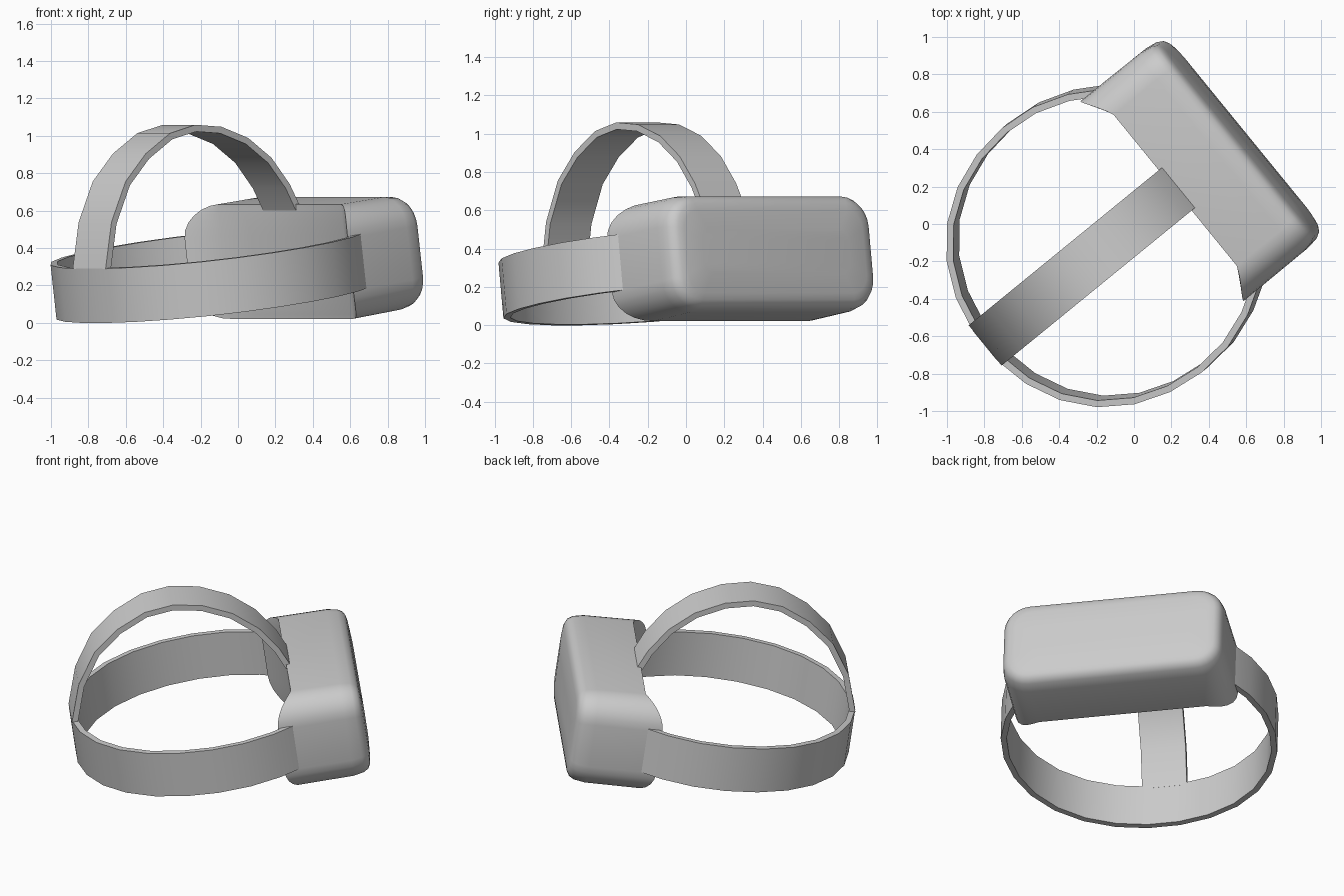
import bpy, bmesh
from math import radians, sin, cos, pi
from mathutils import Matrix, Vector

if "Cube" in bpy.data.objects:
    bpy.data.objects.remove(bpy.data.objects["Cube"])

# Whole headset is turned and pitched: local X forward, Y left, Z up
POSE = Matrix.Rotation(radians(39.2), 4, 'Z') @ Matrix.Rotation(radians(-8), 4, 'Y')


def finish(name, bm, angle=30):
    bmesh.ops.remove_doubles(bm, verts=bm.verts, dist=0.0005)
    bmesh.ops.recalc_face_normals(bm, faces=bm.faces)
    bm.transform(POSE)
    me = bpy.data.meshes.new(name)
    bm.to_mesh(me)
    bm.free()
    ob = bpy.data.objects.new(name, me)
    bpy.context.collection.objects.link(ob)
    bpy.ops.object.select_all(action='DESELECT')
    ob.select_set(True)
    bpy.context.view_layer.objects.active = ob
    bpy.ops.object.shade_smooth_by_angle(angle=radians(angle))
    return ob


def bridge(bm, a, b):
    n = len(a)
    for i in range(n):
        j = (i + 1) % n
        bm.faces.new((a[i], a[j], b[j], b[i]))


def ribbon(name, outer, inner, place, lo, hi):
    """Flat band: a 2D path with thickness, given width between lo and hi."""
    bm = bmesh.new()
    rings = [[bm.verts.new(place(*p, t)) for p, t in
              ((o, lo), (o, hi), (i, hi), (i, lo))] for o, i in zip(outer, inner)]
    for a, b in zip(rings, rings[1:]):
        bridge(bm, a, b)
    bm.faces.new(rings[0])
    bm.faces.new(rings[-1])
    return finish(name, bm)


# Head strap: open ring around the back, flat facet at the rear
angles = [54.5] + [180 + 13.6 * (k + 0.5) for k in range(-9, 9)] + [305.5]


def arc(r):
    pts = []
    for a in map(radians, angles):
        q = r + (0.015 * sin(2 * a) ** 2 if cos(a) < 0 else 0)
        pts.append((-0.14 + q * cos(a), q * sin(a)))
    return pts


ribbon("head_strap", arc(0.844), arc(0.808), lambda a, b, t: (a, b, t), 0.137, 0.43)

# Top strap: arch from back of ring to visor top
path = [(-0.977, 0.428), (-0.902, 0.67), (-0.775, 0.872), (-0.617, 1.0), (-0.435, 1.085),
        (-0.255, 1.105), (-0.08, 1.07), (0.095, 0.985), (0.24, 0.857),
        (0.345, 0.7), (0.4, 0.57)]
inner = []
for i, p in enumerate(path):
    d = Vector(path[min(i + 1, len(path) - 1)]) - Vector(path[max(i - 1, 0)])
    d.normalize()
    inner.append((p[0] + d.y * 0.036, p[1] - d.x * 0.036))
ribbon("top_strap", path, inner, lambda a, b, t: (a, t, b), -0.139, 0.139)

# Visor: rounded box with rear sides reaching back to the strap
HW, HH, MID, SEG = 0.69, 0.309, 0.279, 6


def outline(inset, radius):
    w, h = HW - inset, HH - inset
    pts = []
    for k, (sy, sz) in enumerate(((1, 1), (-1, 1), (-1, -1), (1, -1))):
        for s in range(SEG + 1):
            a = (k + s / SEG) * pi / 2
            pts.append((sy * (w - radius) + radius * cos(a),
                        MID + sz * (h - radius) + radius * sin(a)))
    return pts


bm = bmesh.new()
base = outline(0, 0.17)
flat = HW - 0.17


def rear(y):
    t = max(0, abs(y) - flat) / 0.17
    return 0.37 - 0.115 * t ** 1.3


clip = [max(-flat, min(flat, y)) for y, z in base]
loops = [[bm.verts.new((0.37, c, z)) for c, (y, z) in zip(clip, base)],
         [bm.verts.new((rear(y), y, z)) for y, z in base]]
for x, inset, radius in ((0.67, 0.003, 0.165), (0.735, 0.013, 0.16), (0.765, 0.03, 0.145),
                         (0.780, 0.055, 0.125), (0.787, 0.09, 0.10), (0.796, 0.2, 0.05)):
    loops.append([bm.verts.new((x, y, z)) for y, z in outline(inset, radius)])
for a, b in zip(loops, loops[1:]):
    bridge(bm, a, b)
# Rear and front panels as horizontal strips
half = len(base) // 2
for loop in (loops[0], loops[-1]):
    idx = range(-(SEG + 1), SEG + 1)
    left = [loop[i] for i in idx]
    right = [loop[half - 1 - i] for i in idx]
    for i in range(len(left) - 1):
        bm.faces.new((left[i], left[i + 1], right[i + 1], right[i]))
finish("visor", bm, 40)
